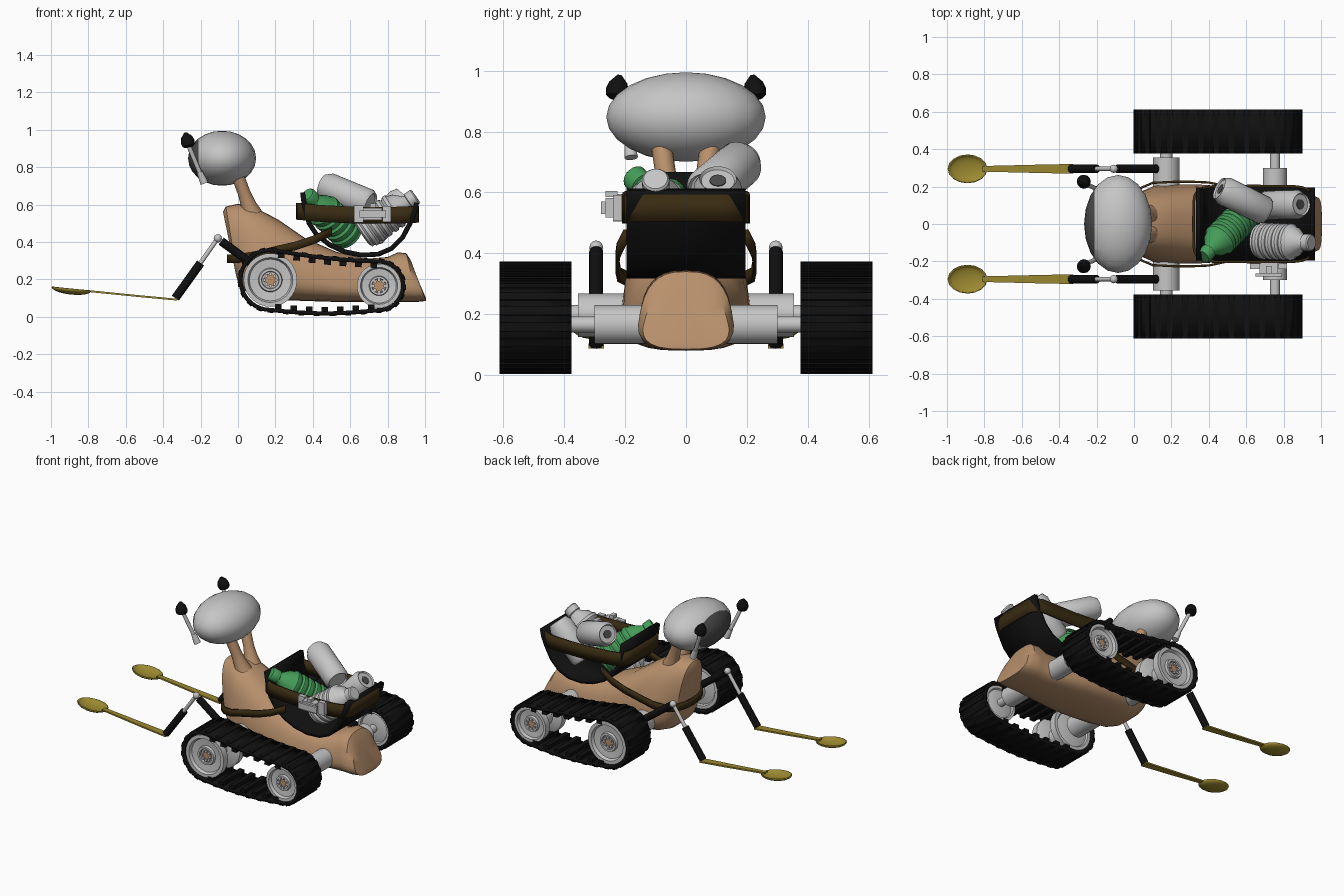
import bpy, bmesh, math
from mathutils import Vector, Matrix

if "Cube" in bpy.data.objects:
    bpy.data.objects.remove(bpy.data.objects["Cube"])

def mat(name, r, g, b):
    m = bpy.data.materials.new(name)
    m.diffuse_color = (r, g, b, 1)
    m.use_nodes = True
    m.node_tree.nodes["Principled BSDF"].inputs["Base Color"].default_value = m.diffuse_color
    return m

GREY = mat("light_grey", .56, .56, .56)
TAN = mat("tan", .48, .28, .15)
BLACK = mat("black", .005, .005, .005)
BROWN = mat("dark_brown", .04, .024, .006)
GREEN = mat("green", .06, .34, .10)
YELLOW = mat("mustard", .33, .25, .03)
DARK = mat("dark_grey", .07, .07, .07)

def finish(name, bm, *mats):
    bmesh.ops.recalc_face_normals(bm, faces=bm.faces)
    me = bpy.data.meshes.new(name)
    bm.to_mesh(me)
    bm.free()
    ob = bpy.data.objects.new(name, me)
    bpy.context.collection.objects.link(ob)
    for m in mats:
        me.materials.append(m)
    return ob

def loft(name, rings, m, caps=True):
    bm = bmesh.new()
    vs = [[bm.verts.new(p) for p in ring] for ring in rings]
    n = len(vs[0])
    for a, b in zip(vs, vs[1:]):
        for i in range(n):
            bm.faces.new((a[i], a[(i + 1) % n], b[(i + 1) % n], b[i]))
    if caps:
        bm.faces.new(vs[0])
        bm.faces.new(vs[-1])
    return finish(name, bm, m)

def lathe(name, profile, origin, direction, m, seg=24):
    """Turn (distance, radius) pairs around an axis."""
    q = Vector(direction).to_track_quat('Z', 'Y')
    o = Vector(origin)
    return loft(name, [[o + q @ Vector((r * math.cos(2 * math.pi * i / seg),
                r * math.sin(2 * math.pi * i / seg), d)) for i in range(seg)]
                for d, r in profile], m)

def rod(name, a, b, r, m, r2=None, seg=16):
    d = Vector(b) - Vector(a)
    return lathe(name, [(0, r), (d.length, r if r2 is None else r2)], a, d, m, seg)

def ball(name, c, scale, m, seg=16, rings=10):
    bm = bmesh.new()
    bmesh.ops.create_uvsphere(bm, u_segments=seg, v_segments=rings, radius=1,
                              matrix=Matrix.Translation(c) @ Matrix.Diagonal((*scale, 1)))
    return finish(name, bm, m)

def add_box(bm, c, size, rot=0):
    bmesh.ops.create_cube(bm, size=1, matrix=Matrix.Translation(c)
                          @ Matrix.Rotation(rot, 4, 'Y') @ Matrix.Diagonal((*size, 1)))

def sheet(name, pts, offset, thick, m, closed=False):
    """Band through pts, extended by +-offset and thickened."""
    bm = bmesh.new()
    off = Vector(offset)
    vs = [(bm.verts.new(Vector(p) - off), bm.verts.new(Vector(p) + off)) for p in pts]
    for a, b in zip(vs, vs[1:] + (vs[:1] if closed else [])):
        bm.faces.new((a[0], b[0], b[1], a[1]))
    ob = finish(name, bm, m)
    mod = ob.modifiers.new("thickness", 'SOLIDIFY')
    mod.thickness, mod.offset = thick, 0
    return ob

def spow(v, e):
    return math.copysign(abs(v) ** e, v)

# Body: x, lean, bottom z, top z, bottom half width, top half width
stations = [(-.045, -.07, .22, .56, .08, .06), (-.03, -.07, .17, .59, .14, .10),
            (.03, -.06, .12, .605, .2, .13), (.10, -.04, .10, .59, .235, .15),
            (.22, -.01, .09, .52, .24, .16), (.36, 0, .085, .42, .235, .17),
            (.52, 0, .08, .35, .225, .16), (.68, 0, .08, .31, .20, .13),
            (.80, 0, .08, .32, .175, .12), (.87, -.03, .08, .345, .175, .125),
            (.93, -.06, .08, .34, .18, .12), (.965, -.08, .085, .30, .165, .10),
            (.975, -.06, .10, .24, .10, .06)]
rings = []
for x, lean, zb, zt, wb, wt in stations:
    ring = []
    for i in range(28):
        t = 2 * math.pi * i / 28
        f = (spow(math.sin(t), .7) + 1) / 2
        ring.append((x + lean * (f - .5), (wb + (wt - wb) * f) * spow(math.cos(t), .7),
                     zb + (zt - zb) * f))
    rings.append(ring)
loft("body", rings, TAN)

# Head with dark face
bm = bmesh.new()
bmesh.ops.create_uvsphere(bm, u_segments=20, v_segments=12, radius=1,
    matrix=Matrix.Translation((-.085, 0, .848)) @ Matrix.Diagonal((.182, .262, .147, 1)))
bmesh.ops.bisect_plane(bm, geom=bm.verts[:] + bm.edges[:] + bm.faces[:],
                       plane_co=(-.21, 0, 0), plane_no=(1, 0, 0))
for f in bm.faces:
    f.material_index = int(f.calc_center_median().x < -.21)
finish("head", bm, GREY, DARK)

# Track path around a large and a small wheel
C1, R1, C2, R2 = (.173, .197), .16, (.754, .166), .13
TOP, BOT = math.radians(84), math.radians(-90)
def arc(c, r, a, b, n):
    return [(c[0] + r * math.cos(a + (b - a) * i / n), c[1] + r * math.sin(a + (b - a) * i / n))
            for i in range(n + 1)]
def span(a, b, sag, n=14):
    return [(a[0] + (b[0] - a[0]) * i / n,
             a[1] + (b[1] - a[1]) * i / n - sag * math.sin(math.pi * i / n)) for i in range(1, n)]
arc1, arc2 = arc(C1, R1, TOP, BOT + 2 * math.pi, 18), arc(C2, R2, BOT, TOP, 16)
low, high = span(arc1[-1], arc2[0], .018), span(arc2[-1], arc1[0], .012)
path = arc1 + low + arc2 + high

def wheel(c, r, s):
    ax = (0, s, 0)
    o = (c[0], 0, c[1])
    lathe("wheel", [(.385, .03), (.385, r * .45), (.395, r * .8), (.385, r * .85), (.385, r),
                    (.43, r), (.44, r * .85), (.45, .06), (.54, .06), (.55, r * .85),
                    (.56, r), (.605, r), (.605, r * .84), (.585, r * .78), (.58, r * .45),
                    (.597, r * .42), (.597, r * .33), (.585, r * .31), (.585, .01)],
          o, ax, GREY, 32)
    lathe("wheel_hub_cap", [(.58, .036), (.588, .034)], o, ax, TAN, 16)
    for i in range(8):
        a = math.pi * i / 4
        lathe("hub_bolt", [(.585, .009), (.597, .009)],
              (c[0] + .031 * math.cos(a), 0, c[1] + .031 * math.sin(a)), ax, GREY, 8)

for s in (-1, 1):
    # Tracks with inner teeth and outer ridges
    sheet("track", [(x, s * .495, z) for x, z in path], (0, .118, 0), .022, BLACK, True)
    bm = bmesh.new()
    for run, side in ((low, 1), (high, -1)):
        for x, z in run[::2]:
            add_box(bm, (x, s * .495, z + side * .02), (.036, .23, .03), .05 if side < 0 else 0)
    finish("track_teeth", bm, BLACK)
    bm = bmesh.new()
    for i in range(0, len(path), 2):
        (x0, z0), (x1, z1) = path[i - 1], path[(i + 1) % len(path)]
        d = Vector((x1 - x0, 0, z1 - z0)).normalized()
        x, z = path[i]
        add_box(bm, (x + d.z * .01, s * .495, z - d.x * .01), (.03, .236, .01), -math.atan2(d.z, d.x))
    finish("track_ridges", bm, BLACK)

    # Wheels and axles
    wheel(C1, .143, s)
    wheel(C2, .118, s)
    lathe("large_axle", [(0, .071), (.355, .071), (.355, .034), (.40, .034)],
          (C1[0], 0, C1[1]), (0, s, 0), GREY)
    lathe("small_axle", [(0, .064), (.30, .064), (.30, .026), (.40, .026)],
          (C2[0], 0, C2[1]), (0, s, 0), GREY)

    # Arm with elbow ball
    y = s * .295
    rod("upper_arm", (.12, y, .25), (-.09, y, .405), .023, BLACK)
    ball("elbow", (-.108, y, .42), (.022, .022, .022), GREY)
    rod("forearm_rod", (-.108, y, .42), (-.21, y, .275), .012, GREY)
    rod("forearm", (-.20, y, .288), (-.335, y, .10), .023, BLACK)

    # Spoon handle and bowl
    loft("spoon_handle", [[(x, y - w, z - .005), (x, y + w, z - .005), (x, y + w, z + .005),
         (x, y - w, z + .005)] for x, z, w in ((-.325, .092, .026), (-.52, .11, .022),
                                              (-.81, .139, .015))], YELLOW)
    bm = bmesh.new()
    bmesh.ops.create_uvsphere(bm, u_segments=16, v_segments=10, radius=1)
    bmesh.ops.delete(bm, geom=[v for v in bm.verts if v.co.z > .01], context='VERTS')
    bm.transform(Matrix.Translation((-.89, y, .149)) @ Matrix.Rotation(.1, 4, 'Y')
                 @ Matrix.Diagonal((.107, .077, .03, 1)))
    bowl = finish("spoon_bowl", bm, YELLOW)
    bowl.modifiers.new("thickness", 'SOLIDIFY').thickness = .006

    # Neck stalk and antenna
    lathe("neck_stalk", [(0, .055), (.05, .042), (.12, .034), (.22, .034)],
          (.075, s * .05, .55), (-.075, s * .03, .20), TAN, 16)
    rod("antenna_stem", (-.185, s * .18, .725), (-.27, s * .22, .93), .012, GREY)
    rod("antenna_socket", (-.18, s * .18, .715), (-.205, s * .187, .775), .022, GREY, .016)
    lathe("antenna_tip", [(0, .022), (.008, .034), (.03, .038), (.055, .03), (.08, .008)],
          (-.262, s * .23, .908), (-.2, -s * .12, .8), BLACK, 12)

# Basket: curved sheet open at the sides
tub = [(.345, .665), (.357, .58), (.38, .50), (.42, .44), (.49, .385), (.57, .348), (.66, .33),
       (.75, .335), (.82, .365), (.88, .425), (.92, .50), (.945, .56), (.955, .61)]
sheet("basket", [(x, 0, z) for x, z in tub], (0, .195, 0), .026, BLACK)

# Belt around the basket rim
loop = []
for i in range(40):
    t = 2 * math.pi * i / 40
    u = spow(math.cos(t), .3)
    loop.append((.64 + .322 * u, .203 * spow(math.sin(t), .3), .543 - .008 * u + .014 * u * u))
sheet("basket_belt", loop, (0, 0, .045), .014, BROWN, True)

# Buckle
bm = bmesh.new()
for c, size in (((.72, -.235, .55), (.10, .06, .065)), ((.645, -.225, .55), (.05, .03, .09)),
                ((.795, -.225, .55), (.045, .03, .085)), ((.72, -.272, .55), (.14, .016, .04)),
                ((.72, -.245, .595), (.03, .04, .02))):
    add_box(bm, c, size)
finish("buckle", bm, GREY)

# Strap from basket around the front of the body
half = [(.50, .20, .455), (.40, .222, .41), (.31, .226, .38), (.22, .226, .36), (.10, .22, .33),
        (.03, .19, .315), (-.02, .145, .31), (-.043, .08, .31)]
strap = half + [(-.052, 0, .31)] + [(x, -y, z) for x, y, z in half[::-1]]
sheet("body_strap", strap, (0, 0, .023), .012, BROWN)

# Cans
def can(a, b, r):
    d = Vector(b) - Vector(a)
    n = d.length
    lathe("can", [(.012, r * .2), (.012, r * .75), (0, r * .82), (.02, r), (n - .035, r),
                  (n - .005, r * .8), (n, r * .78), (n - .01, r * .7), (n - .01, r * .2)], a, d, GREY)
    rod("can_opening", Vector(b) - d * (.009 / n), Vector(b) - d * (.006 / n), r * .35, DARK)

can((.71, .065, .60), (.455, .19, .705), .078)
can((.70, .10, .43), (.895, .105, .645), .078)

# Ribbed bottles
def bottle(name, a, b, r, m):
    d = Vector(b) - Vector(a)
    n = d.length
    prof = [(0, r * .7), (.01, r * .92)]
    for i in range(5):
        z = n * (.06 + .12 * i)
        prof += [(z, r * .9), (z + n * .03, r), (z + n * .08, r), (z + n * .11, r * .88)]
    prof += [(n * .72, r * .8), (n * .82, r * .45), (n * .86, r * .38), (n * .87, r * .46),
             (n * .98, r * .46), (n, r * .4)]
    lathe(name, prof, a, d, m)

bottle("green_bottle", (.60, .06, .43), (.37, -.175, .655), .092, GREEN)
bottle("grey_bottle", (.66, -.09, .445), (.95, -.10, .645), .098, GREY)

# Smooth shading with sharp edges kept
bpy.ops.object.select_all(action='SELECT')
bpy.context.view_layer.objects.active = bpy.data.objects["body"]
bpy.ops.object.shade_smooth_by_angle(angle=math.radians(38))
